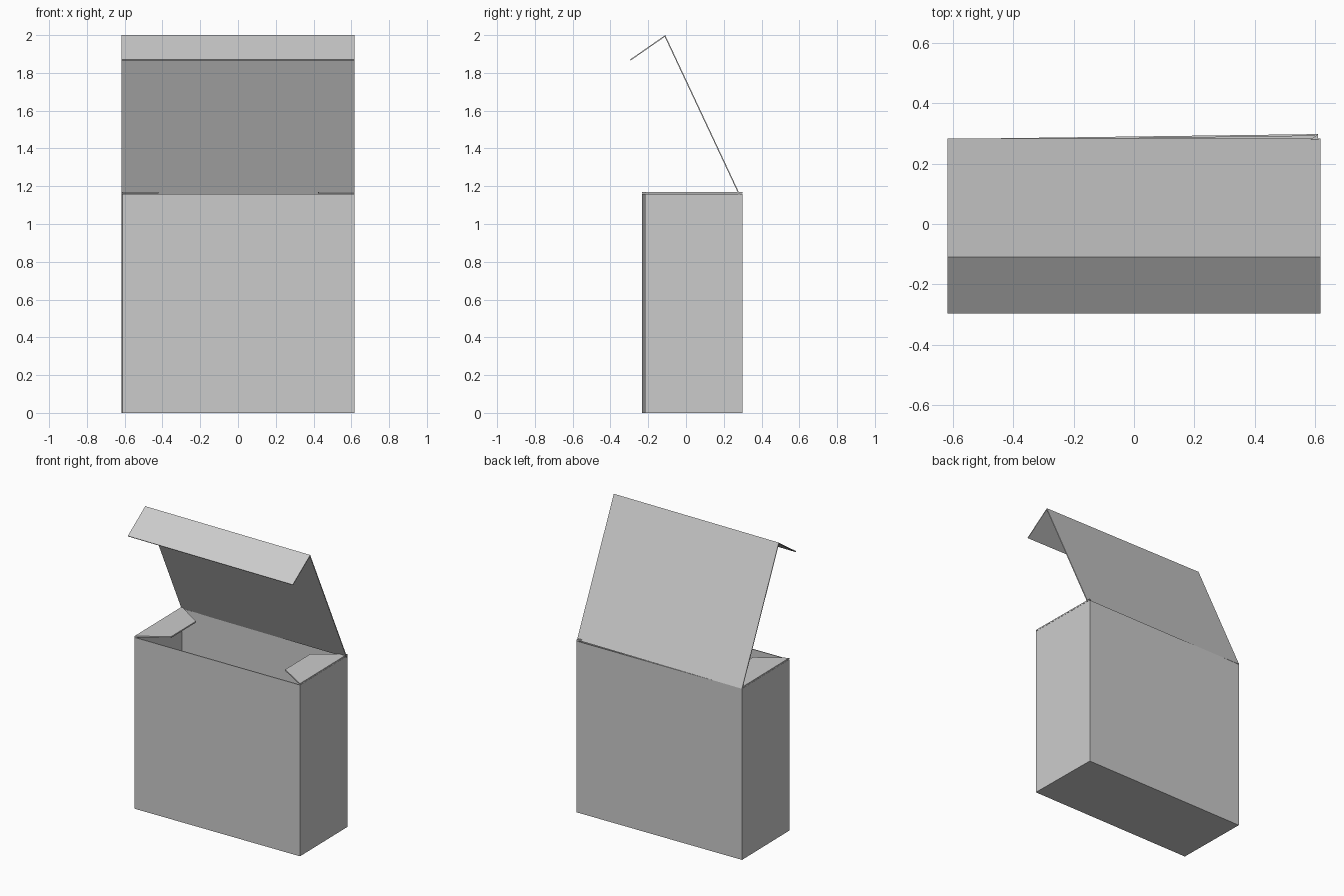
import bpy
from math import radians

if "Cube" in bpy.data.objects:
    bpy.data.objects.remove(bpy.data.objects["Cube"])

WALL = 0.006
HEIGHT = 1.16
X0, Y0, Y1 = 0.614, -0.226, 0.29    # carton half width, front, back
CENTRE_Y = (Y0 + Y1) / 2
TURN = radians(0.75)                # carton sits slightly turned under its lid


def panel(name, verts, faces, thickness=WALL, offset=-1):
    mesh = bpy.data.meshes.new(name)
    mesh.from_pydata(verts, [], faces)
    obj = bpy.data.objects.new(name, mesh)
    bpy.context.collection.objects.link(obj)
    if thickness:
        mod = obj.modifiers.new("card", 'SOLIDIFY')
        mod.thickness = thickness
        mod.offset = offset
        mod.use_even_offset = True
    return obj


def turned(obj):
    obj.location.y = CENTRE_Y
    obj.rotation_euler.z = TURN
    return obj


# open-topped carton body
h = (Y1 - Y0) / 2
ring = [(-X0, -h), (X0, -h), (X0, h), (-X0, h)]
verts = [(x, y, z) for z in (0, HEIGHT) for x, y in ring]
faces = [(3, 2, 1, 0)] + [(i, (i + 1) % 4, (i + 1) % 4 + 4, i + 4) for i in range(4)]
turned(panel("carton_body", verts, faces))

# tapered side flaps folded in over the opening
for side, s in (("left", -1), ("right", 1)):
    outline = [(s * X0, -h), (s * X0, h), (s * (X0 - 0.19), 0.13), (s * (X0 - 0.19), -0.14)]
    order = (0, 1, 2, 3) if s > 0 else (3, 2, 1, 0)
    turned(panel(side + "_flap", [(x, y, HEIGHT + 0.01) for x, y in outline],
                 [order], thickness=0.009))

# open lid with its folded tuck flap
profile = [(0.284, HEIGHT), (-0.11, 2.0), (-0.297, 1.87)]
verts = [(x, y, z) for y, z in profile for x in (-0.618, 0.618)]
panel("lid", verts, [(0, 2, 3, 1), (2, 4, 5, 3)])

# square label on the back
turned(panel("back_label", [(x, h + 0.001, z) for x, z in
             ((0.3, 0.29), (-0.3, 0.29), (-0.3, 0.86), (0.3, 0.86))],
             [(0, 1, 2, 3)], thickness=0))
